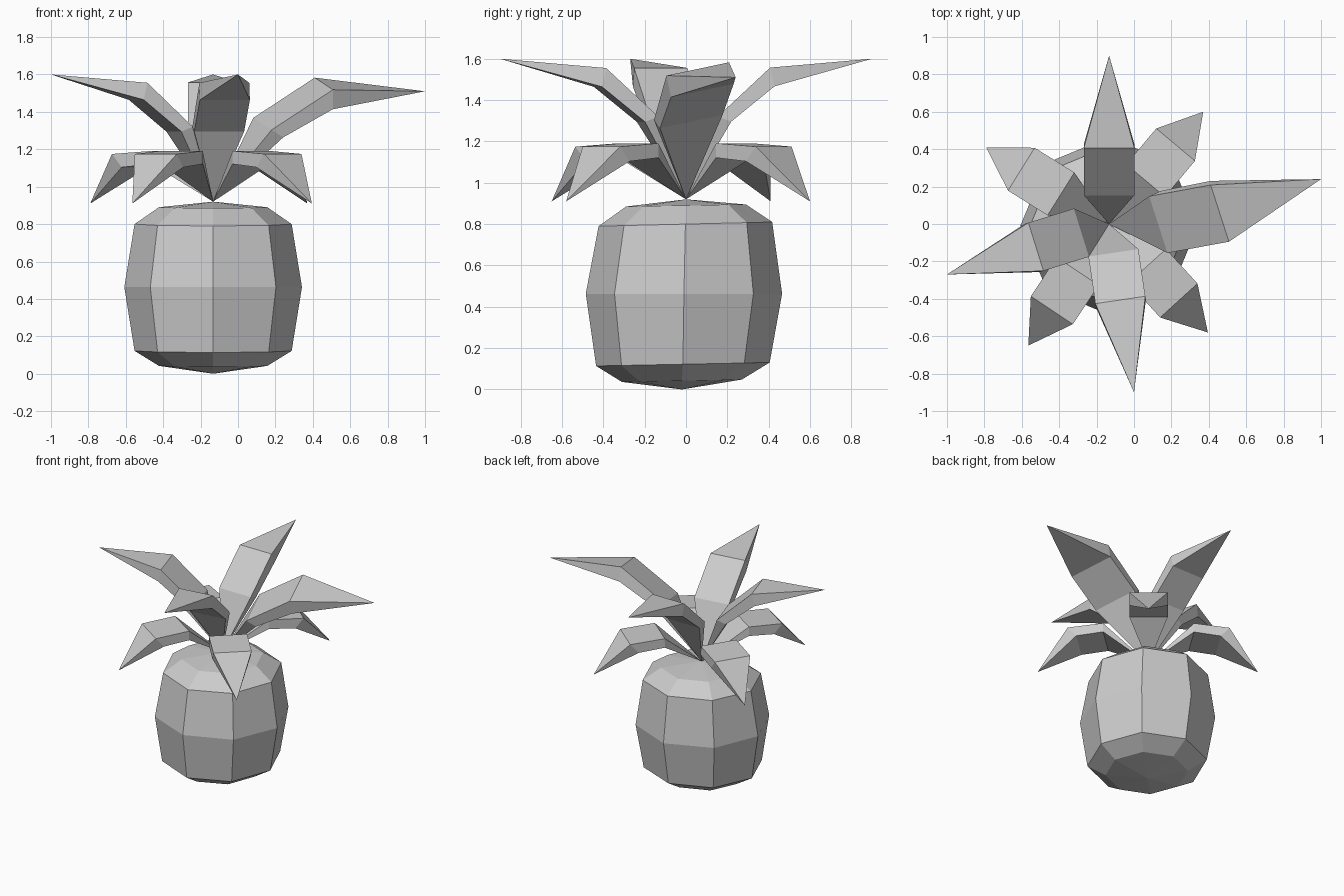
import bpy
import bmesh
import math
from mathutils import Vector

cube = bpy.data.objects.get("Cube")
if cube:
    bpy.data.objects.remove(cube, do_unlink=True)

CROWN = Vector((-0.133, 0, 0.92))  # point where all leaves meet

grey = bpy.data.materials.new("plain_grey")
grey.use_nodes = True
COLOUR = (0.6, 0.6, 0.6, 1)
grey.diffuse_color = COLOUR
grey.node_tree.nodes["Principled BSDF"].inputs["Base Color"].default_value = COLOUR


def finish(bm, name):
    bmesh.ops.recalc_face_normals(bm, faces=bm.faces)
    mesh = bpy.data.meshes.new(name)
    bm.to_mesh(mesh)
    bm.free()
    mesh.materials.append(grey)
    obj = bpy.data.objects.new(name, mesh)
    bpy.context.collection.objects.link(obj)


def fruit_body(sides=8):
    # Rings: radius, height, y centre, tilt
    rings = [(0.29, 0.042, -0.02, 0.02), (0.42, 0.122, -0.015, 0.02),
             (0.475, 0.463, -0.01, 0), (0.42, 0.80, -0.003, 0.024),
             (0.29, 0.89, 0, 0.017)]
    bm = bmesh.new()
    loops = []
    for radius, height, centre, tilt in rings:
        loop = []
        for i in range(sides):
            a = math.tau * i / sides
            y = radius * math.sin(a)
            loop.append(bm.verts.new((CROWN.x + radius * math.cos(a),
                                      y + centre, height + tilt * y)))
        loops.append(loop)
    bottom = bm.verts.new((CROWN.x, -0.02, 0))
    top = bm.verts.new(CROWN)
    for i in range(sides):
        j = (i + 1) % sides
        bm.faces.new((bottom, loops[0][j], loops[0][i]))
        bm.faces.new((top, loops[-1][i], loops[-1][j]))
        for low, high in zip(loops, loops[1:]):
            bm.faces.new((low[i], low[j], high[j], high[i]))
    finish(bm, "fruit_body")


def leaf(name, tip, profile, width=0.27, side=None, scale=1):
    """Bent leaf: pointed root, two box sections, pointed tip."""
    tip = Vector(tip)
    along = (tip - CROWN).normalized()
    side = Vector(side) if side else along.cross(Vector((0, 0, 1)))
    side = (side - along * side.dot(along)).normalized()
    normal = side.cross(along)
    bm = bmesh.new()
    root, end = bm.verts.new(CROWN), bm.verts.new(tip)
    sections = []
    for upper, lower in profile:
        section = []
        for (a, n), s in ((upper, -1), (upper, 1), (lower, 1), (lower, -1)):
            section.append(bm.verts.new(CROWN + along * a * scale + normal * n * scale
                                        + side * s * width / 2))
        sections.append(section)
    first, last = sections
    for i in range(4):
        j = (i + 1) % 4
        bm.faces.new((root, first[i], first[j]))
        bm.faces.new((first[i], last[i], last[j], first[j]))
        bm.faces.new((last[i], end, last[j]))
    finish(bm, name)


fruit_body()

# Tall leaves: (distance along leaf, offset above it) for upper and lower edges
tall = [((0.364, 0.227), (0.401, 0.168)), ((0.709, 0.263), (0.671, 0.178))]
leaf("tall_leaf_back", (-0.133, 0.90, 1.60), tall)
leaf("tall_leaf_front", (0, -0.90, 1.60), tall)
leaf("tall_leaf_right", (-1.0, -0.27, 1.60), tall)
leaf("tall_leaf_left", (1.0, 0.24, 1.51), tall, 0.325, (0.31, -0.95, -0.2), 1.146)

# Drooping leaves between the tall ones
low = [((0.30, 0.275), (0.30, 0.205)), ((0.55, 0.262), (0.49, 0.19))]
for name, x, y in (("back_left", 0.37, 0.60), ("back_right", -0.79, 0.41),
                   ("front_right", -0.565, -0.65), ("front_left", 0.395, -0.58)):
    leaf("low_leaf_" + name, (x, y, 0.91), low)
